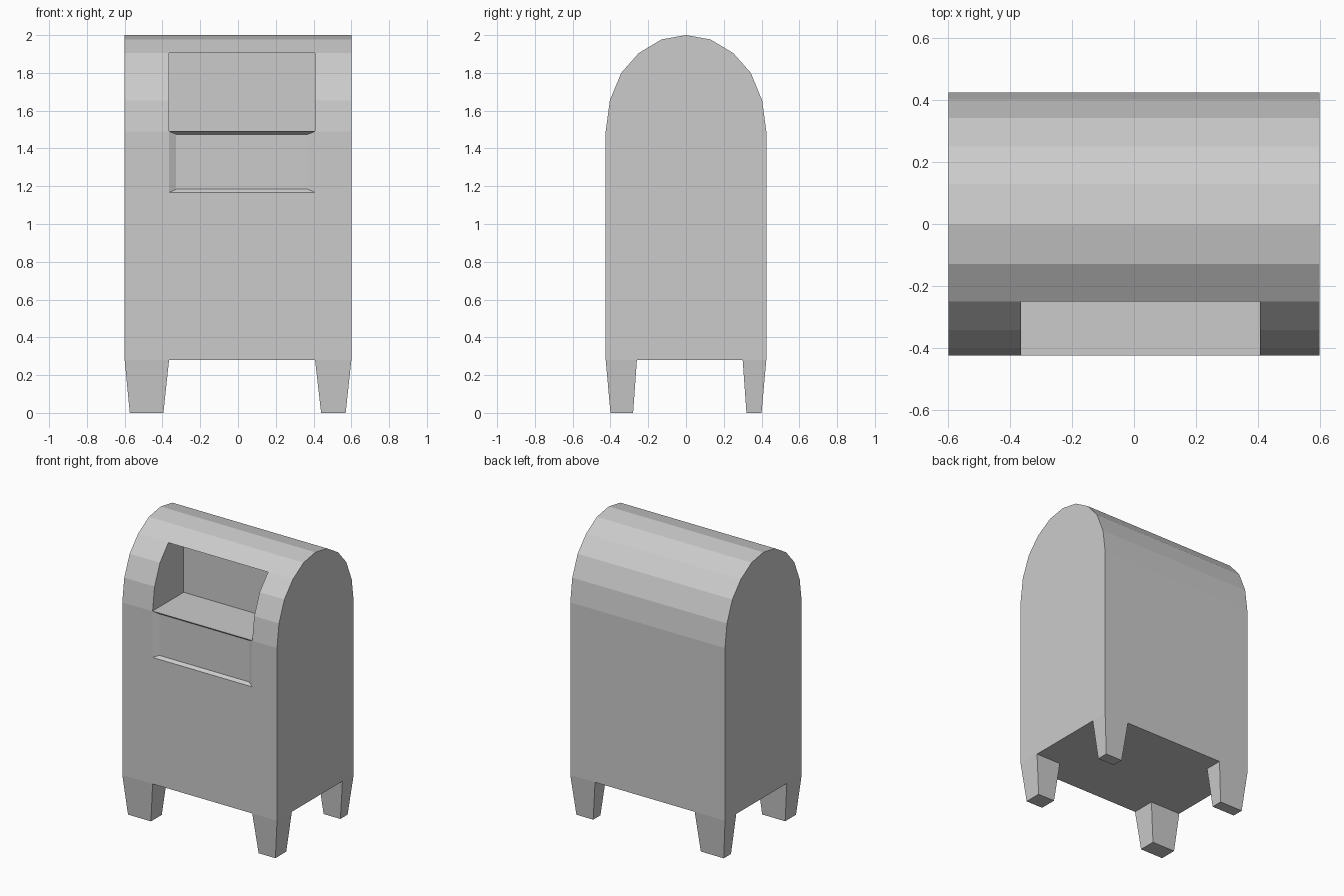
import bpy
import bmesh

if "Cube" in bpy.data.objects:
    bpy.data.objects.remove(bpy.data.objects["Cube"])


def loft(name, ring_a, ring_b):
    """Closed solid between two matching rings of points."""
    bm = bmesh.new()
    a = [bm.verts.new(p) for p in ring_a]
    b = [bm.verts.new(p) for p in ring_b]
    bm.faces.new(a)
    bm.faces.new(b[::-1])
    n = len(a)
    for i in range(n):
        j = (i + 1) % n
        bm.faces.new((a[i], b[i], b[j], a[j]))
    bmesh.ops.recalc_face_normals(bm, faces=bm.faces)
    mesh = bpy.data.meshes.new(name)
    bm.to_mesh(mesh)
    bm.free()
    obj = bpy.data.objects.new(name, mesh)
    bpy.context.collection.objects.link(obj)
    return obj


def rect_z(x0, x1, y0, y1, z):
    return [(x0, y0, z), (x1, y0, z), (x1, y1, z), (x0, y1, z)]


def rect_y(x0, x1, z0, z1, y):
    return [(x0, y, z0), (x1, y, z0), (x1, y, z1), (x0, y, z1)]


def cut(target, cutter):
    cutter.hide_render = True
    mod = target.modifiers.new("cut", 'BOOLEAN')
    mod.operation = 'DIFFERENCE'
    mod.solver = 'EXACT'
    mod.object = cutter
    bpy.context.view_layer.objects.active = target
    bpy.ops.object.modifier_apply(modifier=mod.name)
    bpy.data.objects.remove(cutter)


# Body: arched profile extruded across x
half = [(0.425, 0.28), (0.425, 1.49), (0.403, 1.655), (0.343, 1.80),
        (0.25, 1.905), (0.13, 1.977)]
profile = half + [(0, 2.0)] + [(-y, z) for y, z in reversed(half)]
body = loft("body", [(-0.6, y, z) for y, z in profile],
            [(0.6, y, z) for y, z in profile])

# Deposit opening: box notch with a level floor and upright back wall
X0, X1 = -0.365, 0.408
cut(body, loft("opening_cutter", rect_y(X0, X1, 1.492, 1.905, -0.6),
               rect_y(X0, X1, 1.492, 1.905, -0.08)))

# Shallow recessed panel with bevelled rim, below the opening
# (the outer ring is the rim slope carried on beyond the front face)
cut(body, loft("panel_cutter",
               rect_y(X0 - 0.038, X1 + 0.038, 1.150, 1.505, -0.445),
               rect_y(X0 + 0.038, X1 - 0.038, 1.184, 1.475, -0.405)))

# Four tapered legs; front pair is deeper than the back pair
for row, top_y, foot_y in (("front", (-0.425, -0.26), (-0.40, -0.28)),
                           ("back", (0.30, 0.425), (0.32, 0.40))):
    for side, top_x, foot_x in (("left", (-0.6, X0), (-0.573, -0.395)),
                                ("right", (X1, 0.6), (0.44, 0.57))):
        loft(f"{row}_{side}_leg", rect_z(*foot_x, *foot_y, 0),
             rect_z(*top_x, *top_y, 0.28))
